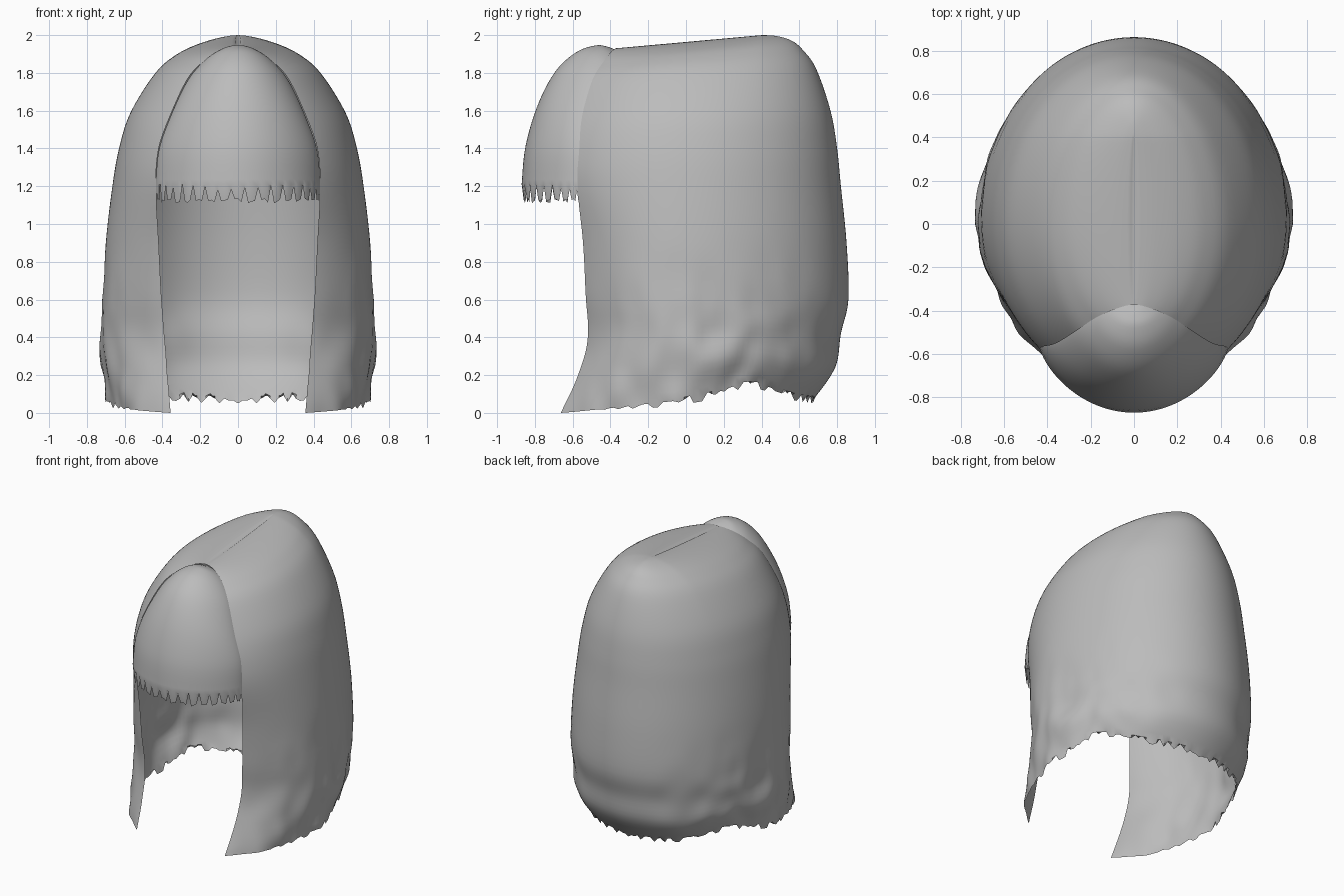
import bpy, bmesh, math, random
from mathutils import noise, Vector

random.seed(4)
cube = bpy.data.objects.get("Cube")
if cube:
    bpy.data.objects.remove(cube)

hair = bpy.data.materials.new("hair grey")
hair.use_nodes = True
GREY = (0.5, 0.5, 0.5, 1)
hair.diffuse_color = GREY
hair.node_tree.nodes["Principled BSDF"].inputs["Base Color"].default_value = GREY


def resample(rows, steps):
    """Smooth curve through the rows of a profile table."""
    out = []
    for i in range(len(rows) - 1):
        a, b, c, d = (rows[max(0, min(len(rows) - 1, i + k))] for k in (-1, 0, 1, 2))
        for s in range(steps):
            t = s / steps
            out.append([q + 0.5 * t * (r - p + t * (2*p - 5*q + 4*r - e + t * (3*(q - r) + e - p)))
                        for p, q, r, e in zip(a, b, c, d)])
    return out + [list(rows[-1])]


def sheet(name, grid, mirrored=False):
    """Skin a grid of points into a smooth open sheet."""
    bm = bmesh.new()
    vs = [[bm.verts.new(p) for p in row] for row in grid]
    for r, s in zip(vs, vs[1:]):
        for i in range(len(r) - 1):
            bm.faces.new((r[i], s[i], s[i + 1], r[i + 1]))
    bmesh.ops.remove_doubles(bm, verts=bm.verts, dist=0.0004)
    mesh = bpy.data.meshes.new(name)
    bm.to_mesh(mesh)
    bm.free()
    ob = bpy.data.objects.new(name, mesh)
    bpy.context.collection.objects.link(ob)
    mesh.materials.append(hair)
    if mirrored:
        mod = ob.modifiers.new("mirror", "MIRROR")
        mod.merge_threshold = 0.002
    for o in bpy.context.selected_objects:
        o.select_set(False)
    bpy.context.view_layer.objects.active = ob
    ob.select_set(True)
    bpy.ops.object.shade_smooth_by_angle(angle=math.radians(50))


# Long hair levels: height, half width, back y, opening half width, opening y
levels = [
    (2.0, 0, .40, 0, -.37), (1.995, .1, .48, .05, -.38), (1.97, .22, .56, .12, -.405),
    (1.92, .33, .62, .19, -.44), (1.82, .44, .69, .27, -.495), (1.6, .57, .765, .36, -.55),
    (1.4, .63, .80, .42, -.565), (1.2, .665, .82, .435, -.575), (.9, .70, .85, .42, -.545),
    (.6, .715, .86, .405, -.53), (.4, .72, .82, .39, -.52), (.2, .72, .79, .375, -.57),
    (0, .68, .67, .355, -.66)]


def hem(y):
    """Hem height, highest a little behind the sides."""
    return .085 * math.exp(-((y - .34) / .2) ** 2) + .06 * min(1, max(0, (y + .66) / .7))


N = 72
grid = []
rows = resample(levels, 5)
for k, (z, w, yb, xe, ye) in enumerate(rows):
    w, xe = max(w, 0), max(xe, 0)
    a0 = math.asin(min(.9, xe / w)) if w > .001 else .5
    front = -ye / math.cos(a0)
    ring = []
    for i in range(N + 1):
        a = a0 + (math.pi - a0) * i / N
        x = w * math.sin(a)
        y = -math.cos(a) * (front if a < math.pi / 2 else yb)
        if i == N:
            x = 0
        # crown slopes down towards the front, hem follows its own curve
        h = z - .09 * (.4 - min(y, .4)) * max(0, (z - 1.4) / .6)
        h += hem(y) * max(0, 1 - z / .6)
        # shallow parting along the crown
        if k == 0:
            h -= .01 * math.sin(math.pi * i / N)
        # ragged hem
        if k == len(rows) - 1:
            h += random.choice((0, -.015, .01, .035)) * min(1, max(0, (y + .5) * 3))
        # soft crumples low on the sides
        low = max(0, 1 - z / .9) * math.sin(a) ** 2
        bump = noise.noise(Vector((x * 5, y * 8, z * 5))) * .05 * low
        ring.append((x * (1 + bump), y * (1 + bump), h))
    grid.append(ring)
sheet("long_hair", grid, True)

# Fringe rows: edge half width, edge y, edge height, middle y, middle height
fringe = [
    (0, -.36, 1.92, -.37, 1.92), (.06, -.375, 1.915, -.42, 1.94), (.13, -.395, 1.89, -.48, 1.945),
    (.2, -.43, 1.84, -.58, 1.91), (.275, -.48, 1.745, -.69, 1.81), (.365, -.535, 1.55, -.785, 1.63),
    (.42, -.555, 1.385, -.85, 1.41), (.435, -.565, 1.21, -.87, 1.21)]
M = 76
grid = []
for xe, ye, ze, ym, zm in resample(fringe, 5):
    ring = []
    for i in range(M + 1):
        a = math.pi * (i / M - .5)
        c = abs(math.cos(a)) ** 1.4
        ring.append((xe * math.sin(a), ye + (ym - ye) * c, ze + (zm - ze) * c))
    grid.append(ring)

# Ragged teeth along the fringe hem
tips = [(x, y + .012, z - (random.uniform(.075, .1) if i % 4 else random.uniform(.0, .03)))
        for i, (x, y, z) in enumerate(grid[-1])]
sheet("fringe", grid + [tips])
